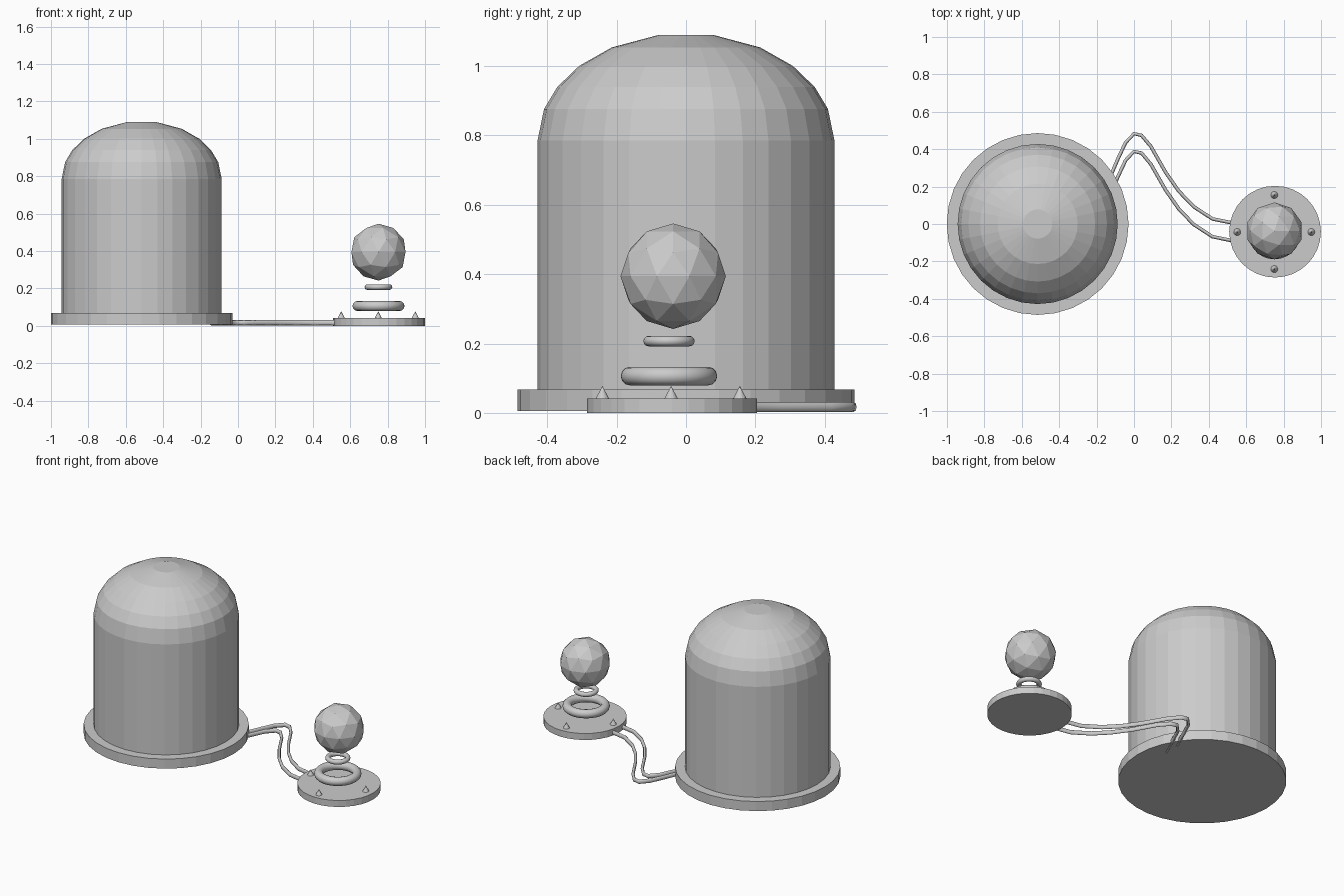
import bpy, bmesh
from math import cos, sin, pi, radians
from mathutils import Matrix, Vector

if "Cube" in bpy.data.objects:
    bpy.data.objects.remove(bpy.data.objects["Cube"])


def obj_from_bm(name, bm, loc):
    bmesh.ops.recalc_face_normals(bm, faces=bm.faces)
    me = bpy.data.meshes.new(name)
    bm.to_mesh(me)
    bm.free()
    ob = bpy.data.objects.new(name, me)
    ob.location = loc
    bpy.context.collection.objects.link(ob)
    return ob


def cone(name, x, y, z0, z1, r0, r1, sides):
    bm = bmesh.new()
    bmesh.ops.create_cone(bm, cap_ends=True, segments=sides,
                          radius1=r0, radius2=r1, depth=z1 - z0)
    return obj_from_bm(name, bm, (x, y, (z0 + z1) / 2))


def lathe(name, x, y, profile, sides):
    """Spin an (r, z) profile and cap its last ring."""
    bm = bmesh.new()
    rings = [[bm.verts.new((r * cos(2 * pi * i / sides), r * sin(2 * pi * i / sides), z))
              for i in range(sides)] for r, z in profile]
    for a, b in zip(rings, rings[1:]):
        for i in range(sides):
            j = (i + 1) % sides
            bm.faces.new((a[i], a[j], b[j], b[i]))
    bm.faces.new(rings[-1])
    return obj_from_bm(name, bm, (x, y, 0))


def ring(name, x, y, z, major, minor):
    bpy.ops.mesh.primitive_torus_add(location=(x, y, z), major_radius=major, minor_radius=minor,
                                     major_segments=48, minor_segments=12)
    bpy.context.object.name = name
    bpy.ops.object.shade_smooth_by_angle(angle=radians(35))


# Large bell dome on its base plate
DX = -0.515
cone("large_base", DX, 0, 0.006, 0.068, 0.486, 0.486, 32)
dome = [(0.428, 0.068), (0.428, 0.785)]
for deg in (17, 30, 44, 60, 79.5):
    a = radians(deg)
    dome.append((0.428 * cos(a), 0.785 + 0.31 * sin(a)))
lathe("dome", DX, 0, dome, 32)

# Small base plate with four spikes
SX, SY = 0.754, -0.041
cone("small_base", SX, SY, 0.0, 0.042, 0.245, 0.245, 32)
for i in range(4):
    a = i * pi / 2
    cone(f"spike_{i + 1}", 0.75 + 0.198 * cos(a), SY - 0.002 + 0.198 * sin(a),
         0.04, 0.078, 0.02, 0.0, 16)

# Floating rings and faceted ball
ring("lower_ring", 0.751, -0.049, 0.106, 0.112, 0.027)
ring("upper_ring", 0.751, -0.049, 0.207, 0.059, 0.015)
bm = bmesh.new()
bmesh.ops.create_icosphere(bm, subdivisions=2, radius=0.152)
obj_from_bm("ball", bm, (0.751, -0.037, 0.394))

# Twin cables joining the two bases
PATH = [(-0.145, 0.21), (-0.085, 0.35), (-0.045, 0.435), (0.0, 0.483), (0.04, 0.474),
        (0.09, 0.415), (0.17, 0.275), (0.24, 0.175), (0.32, 0.092), (0.42, 0.027), (0.53, 0.005)]
for n, dy in (("back", 0), ("front", -0.095)):
    cu = bpy.data.curves.new(f"cable_{n}", 'CURVE')
    cu.dimensions = '3D'
    cu.bevel_depth = 0.0095
    cu.bevel_resolution = 2
    cu.use_fill_caps = True
    sp = cu.splines.new('POLY')
    sp.points.add(len(PATH) - 1)
    for p, (x, y) in zip(sp.points, PATH):
        p.co = (x, y + dy, 0, 1)
    ob = bpy.data.objects.new(f"cable_{n}", cu)
    ob.location.z = 0.017
    ob.scale.z = 1.5
    bpy.context.collection.objects.link(ob)
